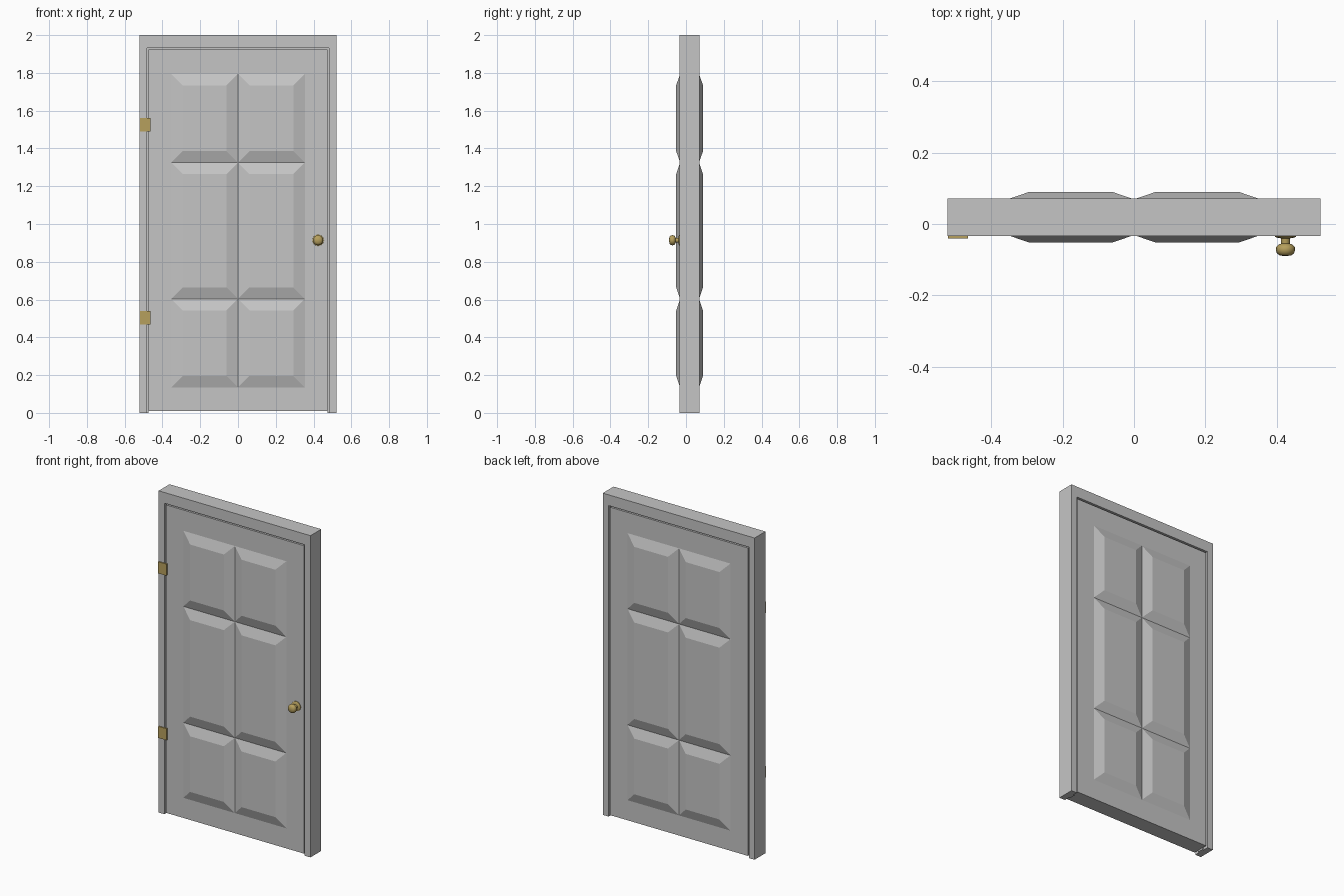
import bpy, bmesh, math

if "Cube" in bpy.data.objects:
    bpy.data.objects.remove(bpy.data.objects["Cube"])


def material(name, rgb):
    m = bpy.data.materials.new(name)
    m.diffuse_color = (*rgb, 1)
    m.use_nodes = True
    m.node_tree.nodes["Principled BSDF"].inputs["Base Color"].default_value = m.diffuse_color
    return m


GREY = material("grey_paint", (0.56, 0.56, 0.56))
BRASS = material("brass", (0.47, 0.35, 0.11))


def finish(name, bm, mat):
    bmesh.ops.recalc_face_normals(bm, faces=bm.faces[:])
    me = bpy.data.meshes.new(name)
    bm.to_mesh(me)
    bm.free()
    me.materials.append(mat)
    ob = bpy.data.objects.new(name, me)
    bpy.context.collection.objects.link(ob)
    return ob


def extrude_faces(bm, depth):
    r = bmesh.ops.extrude_face_region(bm, geom=bm.faces[:], use_keep_orig=True)
    vs = [g for g in r["geom"] if isinstance(g, bmesh.types.BMVert)]
    bmesh.ops.translate(bm, verts=vs, vec=(0, depth, 0))


def arch(name, xo, zo, xi, zi, y0, y1):
    """Upside-down U outline in the xz plane, given thickness along y."""
    pts = [(-xo, 0), (-xo, zo), (xo, zo), (xo, 0), (xi, 0), (xi, zi), (-xi, zi), (-xi, 0)]
    bm = bmesh.new()
    bm.faces.new([bm.verts.new((x, y0, z)) for x, z in pts])
    extrude_faces(bm, y1 - y0)
    return finish(name, bm, GREY)


# Door frame and the stop closing the gap around the door
arch("door_frame", 0.522, 2.0, 0.482, 1.933, -0.034, 0.072)
arch("door_stop", 0.483, 1.934, 0.473, 1.923, 0.0, 0.038)

# Door leaf: grid of cells, the six inner cells raised on both sides
xs = [-0.474, -0.354, 0, 0.354, 0.474]
zs = [0.01, 0.135, 0.603, 1.325, 1.795, 1.924]
bm = bmesh.new()
grid = [[bm.verts.new((x, -0.031, z)) for x in xs] for z in zs]
for j in range(len(zs) - 1):
    for i in range(len(xs) - 1):
        bm.faces.new((grid[j][i], grid[j][i + 1], grid[j + 1][i + 1], grid[j + 1][i]))
extrude_faces(bm, 0.1)
bmesh.ops.recalc_face_normals(bm, faces=bm.faces[:])
panels = []
for f in bm.faces:
    c = f.calc_center_median()
    if abs(f.normal.y) > 0.9 and abs(c.x) < 0.354 and 0.135 < c.z < 1.795:
        panels.append(f)
bmesh.ops.inset_individual(bm, faces=panels, thickness=0.061, depth=0.021, use_even_offset=True)
finish("door_leaf", bm, GREY)

# Hinge plates
for name, z in (("lower_hinge", 0.503), ("upper_hinge", 1.526)):
    bm = bmesh.new()
    bmesh.ops.create_cube(bm, size=1)
    bmesh.ops.scale(bm, vec=(0.056, 0.010, 0.072), verts=bm.verts[:])
    bmesh.ops.translate(bm, vec=(-0.492, -0.036, z), verts=bm.verts[:])
    finish(name, bm, BRASS)

# Door knob: lathed profile (radius, y) with rose, neck and grip
profile = [(0, -0.030), (0.030, -0.030), (0.030, -0.035), (0.026, -0.038), (0.013, -0.040),
           (0.012, -0.055), (0.020, -0.058), (0.026, -0.064), (0.027, -0.073),
           (0.024, -0.082), (0.016, -0.088), (0, -0.090)]
bm = bmesh.new()
vs = [bm.verts.new((0.424 + r, y, 0.914)) for r, y in profile]
edges = [bm.edges.new(p) for p in zip(vs, vs[1:])]
bmesh.ops.spin(bm, geom=vs + edges, cent=(0.424, 0, 0.914), axis=(0, 1, 0),
               angle=math.tau, steps=16)
bmesh.ops.remove_doubles(bm, verts=bm.verts[:], dist=0.0005)
knob = finish("door_knob", bm, BRASS)
bpy.context.view_layer.objects.active = knob
knob.select_set(True)
bpy.ops.object.shade_smooth_by_angle(angle=math.radians(40))
